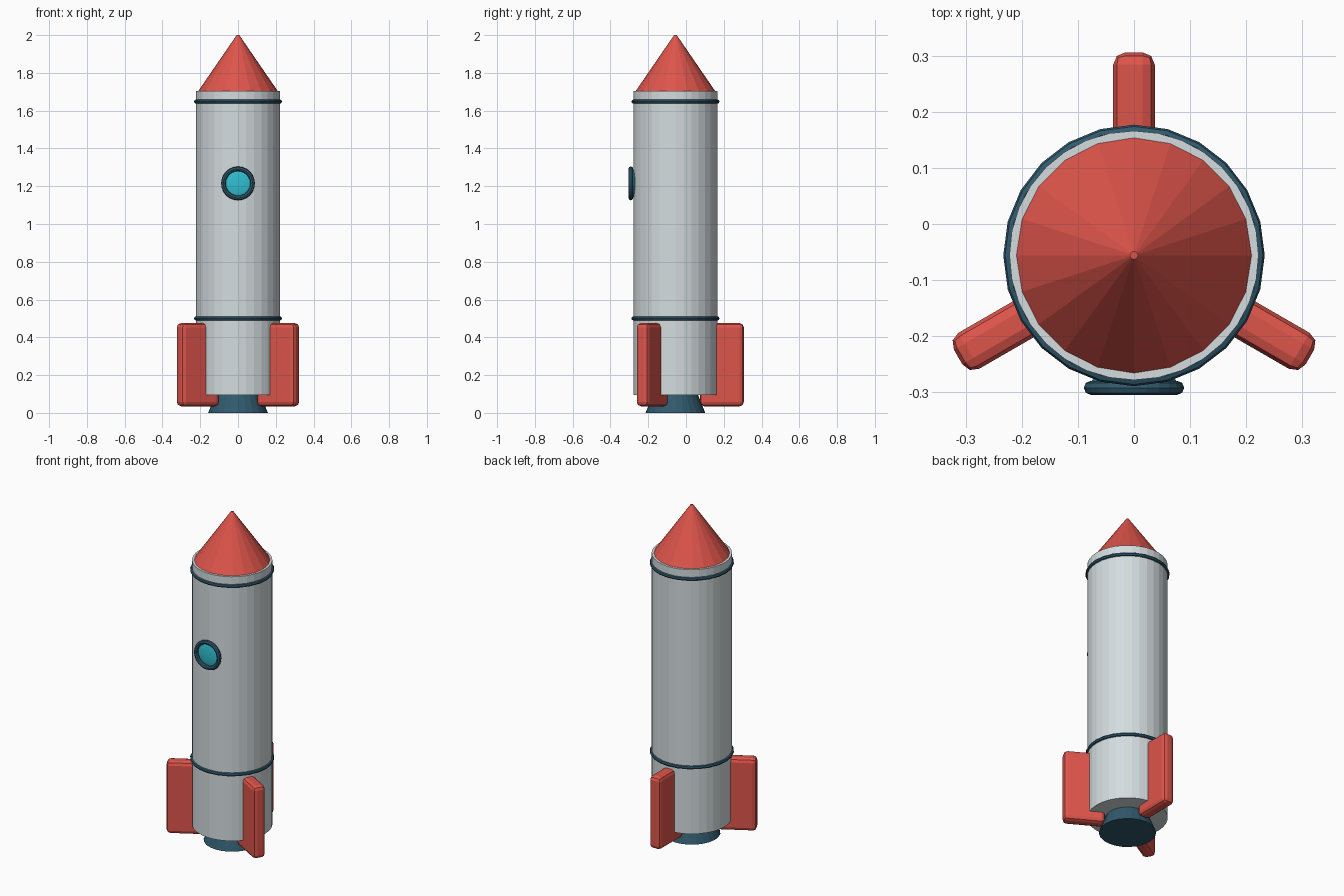
import bpy
import math

cube = bpy.data.objects.get("Cube")
if cube:
    bpy.data.objects.remove(cube, do_unlink=True)

AXIS_Y = -0.056   # centre line of the hull
HULL_R = 0.222


def material(name, rgb):
    m = bpy.data.materials.new(name)
    m.use_nodes = True
    m.diffuse_color = (*rgb, 1)
    m.node_tree.nodes["Principled BSDF"].inputs["Base Color"].default_value = (*rgb, 1)
    return m


RED = material("red", (0.73, 0.09, 0.07))
GREY = material("light grey", (0.66, 0.72, 0.74))
NAVY = material("dark blue", (0.03, 0.10, 0.15))
CYAN = material("cyan glass", (0.03, 0.52, 0.63))


def finish(name, mat):
    ob = bpy.context.object
    ob.name = name
    ob.data.materials.append(mat)
    return ob


def frustum(name, mat, sides, r1, r2, z1, z2):
    bpy.ops.mesh.primitive_cone_add(
        vertices=sides, radius1=r1, radius2=r2, depth=z2 - z1,
        location=(0, AXIS_Y, (z1 + z2) / 2))
    # turn so that a corner lies on the x axis
    ob = finish(name, mat)
    ob.rotation_euler.z = math.pi / 2
    return ob


def ring(name, major, minor, loc, rot=(0, 0, 0)):
    bpy.ops.mesh.primitive_torus_add(
        major_segments=24, minor_segments=8, major_radius=major,
        minor_radius=minor, location=loc, rotation=rot)
    return finish(name, NAVY)


# Hull, nose and nozzle
frustum("hull", GREY, 32, HULL_R, HULL_R, 0.095, 1.705)
frustum("nose_cone", RED, 20, 0.213, 0.007, 1.70, 2.0)
frustum("nozzle", NAVY, 24, 0.158, 0.11, 0, 0.12)

# Bands round the hull
for name, z in (("lower_band", 0.5), ("upper_band", 1.648)):
    ring(name, HULL_R, 0.011, (0, AXIS_Y, z))

# Porthole on the front
ring("porthole_frame", 0.077, 0.0125, (0, -0.292, 1.215), (math.pi / 2, 0, 0))
bpy.ops.mesh.primitive_uv_sphere_add(
    segments=24, ring_count=12, radius=1, location=(0, -0.279, 1.215),
    rotation=(math.pi / 2, 0, 0))
glass = finish("porthole_glass", CYAN)
glass.scale = (0.075, 0.075, 0.014)
bpy.ops.object.shade_smooth()

# Three rounded fins
INNER, OUTER = 0.13, 0.362
for name, angle in (("back_fin", 90), ("right_fin", 210), ("left_fin", 330)):
    a = math.radians(angle)
    mid = (INNER + OUTER) / 2
    bpy.ops.mesh.primitive_cube_add(
        size=1, location=(mid * math.cos(a), AXIS_Y + mid * math.sin(a), 0.255))
    fin = finish(name, RED)
    fin.scale = (OUTER - INNER, 0.074, 0.44)
    bpy.ops.object.transform_apply(location=False, rotation=False, scale=True)
    fin.rotation_euler.z = a
    bevel = fin.modifiers.new("rounded_edges", "BEVEL")
    bevel.width = 0.022
    bevel.segments = 2
